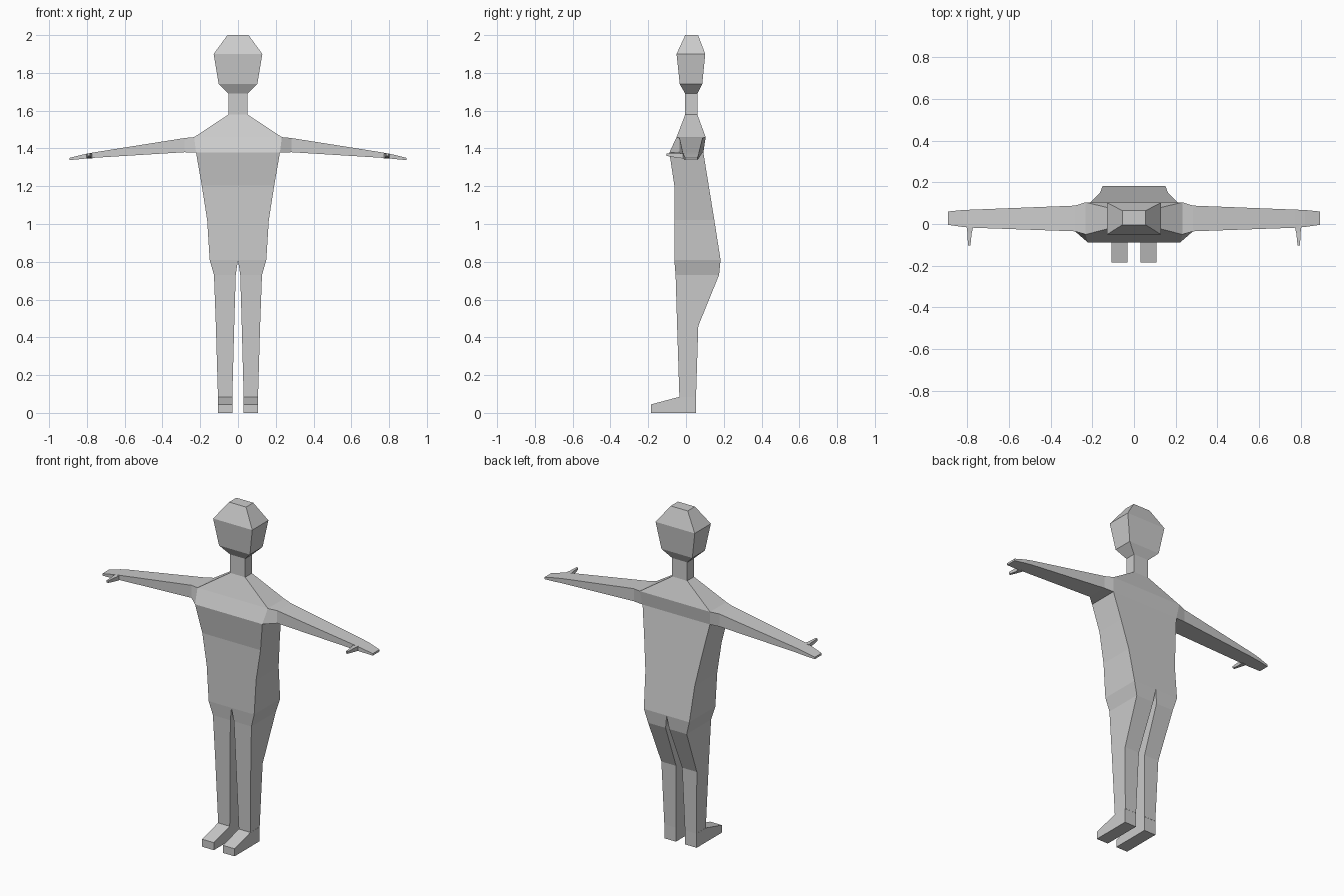
import bpy, bmesh

if "Cube" in bpy.data.objects:
    bpy.data.objects.remove(bpy.data.objects["Cube"])

skin = bpy.data.materials.new("plain_grey")
skin.diffuse_color = (0.6, 0.6, 0.6, 1)
skin.use_nodes = True
skin.node_tree.nodes["Principled BSDF"].inputs["Base Color"].default_value = skin.diffuse_color


def loft(name, rings, cap_start=True, cap_end=True, skip=()):
    """Skin four-point rings into a half shape and mirror it across x = 0.
    skip holds (ring, side) pairs left open; faces on the mirror plane are dropped."""
    bm = bmesh.new()
    rows = [[bm.verts.new(p) for p in ring] for ring in rings]
    faces = []
    if cap_start:
        faces.append(rows[0][::-1])
    if cap_end:
        faces.append(rows[-1])
    for i, (a, b) in enumerate(zip(rows, rows[1:])):
        for j in range(4):
            k = (j + 1) % 4
            if (i, j) not in skip:
                faces.append([a[j], a[k], b[k], b[j]])
    for f in faces:
        if any(abs(v.co.x) > 1e-5 for v in f):
            bm.faces.new(f)
    bm.normal_update()
    bmesh.ops.recalc_face_normals(bm, faces=bm.faces[:])
    mesh = bpy.data.meshes.new(name)
    bm.to_mesh(mesh)
    bm.free()
    mesh.materials.append(skin)
    ob = bpy.data.objects.new(name, mesh)
    bpy.context.collection.objects.link(ob)
    mod = ob.modifiers.new("mirror", 'MIRROR')
    mod.use_clip = True
    return ob


def level(z, x0, x1, y0, y1):
    """Horizontal ring: inner x, outer x, front y, back y."""
    return [(x0, y0, z), (x1, y0, z), (x1, y1, z), (x0, y1, z)]


def slice_x(x, y0, y1, z0, z1):
    """Ring across the arm."""
    return [(x, y0, z0), (x, y1, z0), (x, y1, z1), (x, y0, z1)]


def slice_y(y, x0, x1, z0, z1, z2=None):
    """Ring facing forward."""
    return [(x0, y, z0), (x1, y, z0), (x1, y, z1), (x0, y, z1)]


# Legs, widening to meet at the crotch
loft("legs", [
    level(0.085, 0.03, 0.106, -0.035, 0.053),
    level(0.46, 0.02, 0.117, -0.047, 0.065),
    level(0.73, 0.012, 0.127, -0.055, 0.175),
    level(0.81, 0.0, 0.15, -0.062, 0.183),
], cap_start=False, cap_end=False)

# Feet: heel block and sloping toe
loft("feet", [
    slice_y(0.052, 0.03, 0.107, 0.0, 0.085),
    slice_y(-0.035, 0.03, 0.107, 0.0, 0.085),
    slice_y(-0.185, 0.03, 0.107, 0.0, 0.045),
], cap_start=True)

# Torso and shoulders, open where the arms join
loft("torso", [
    level(0.81, 0, 0.15, -0.062, 0.183),
    level(1.02, 0, 0.163, -0.062, 0.150),
    level(1.205, 0, 0.192, -0.062, 0.120),
    level(1.378, 0, 0.222, -0.088, 0.092),
    level(1.46, 0, 0.232, -0.050, 0.104),
    level(1.58, 0, 0.05, -0.004, 0.06),
], cap_start=False, cap_end=False, skip={(3, 1)})

# Neck and head
loft("neck_and_head", [
    level(1.58, 0, 0.05, -0.004, 0.06),
    level(1.69, 0, 0.05, -0.004, 0.06),
    level(1.74, 0, 0.102, -0.033, 0.086),
    level(1.90, 0, 0.129, -0.05, 0.102),
    level(2.0, 0, 0.056, -0.004, 0.064),
], cap_start=False)

# Arms tapering to flat hands
loft("arms", [
    [(0.222, -0.088, 1.378), (0.222, 0.092, 1.378),
     (0.232, 0.104, 1.46), (0.232, -0.050, 1.46)],
    slice_x(0.283, -0.035, 0.088, 1.38, 1.455),
    slice_x(0.77, -0.018, 0.069, 1.35, 1.378),
    slice_x(0.82, -0.014, 0.067, 1.345, 1.368),
    slice_x(0.892, -0.004, 0.06, 1.338, 1.35),
], cap_start=False)

# Thumbs pointing forward
loft("thumbs", [
    slice_y(-0.010, 0.770, 0.803, 1.347, 1.374),
    slice_y(-0.045, 0.778, 0.798, 1.350, 1.373),
    slice_y(-0.104, 0.784, 0.796, 1.361, 1.373),
])
